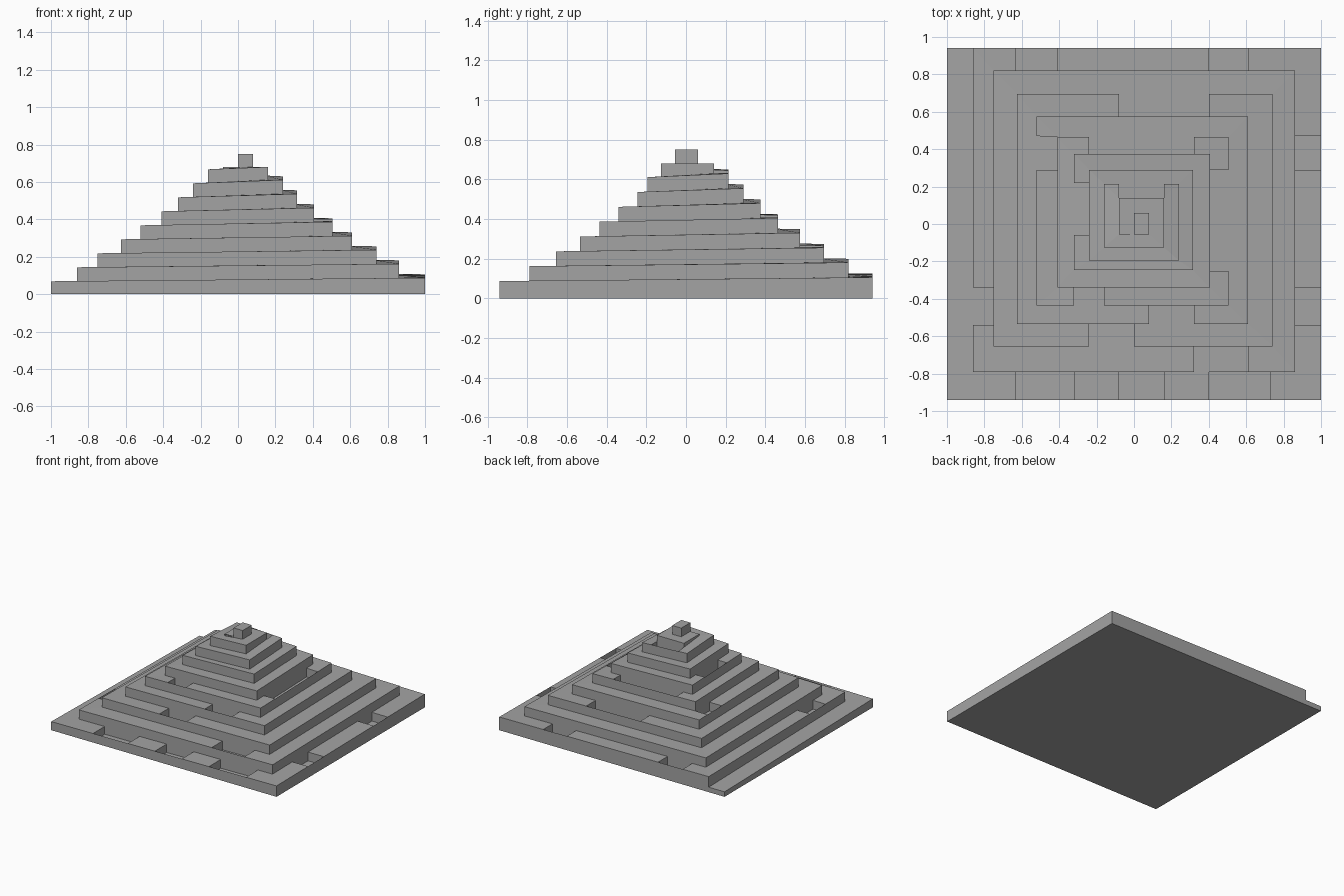
import bpy, bmesh
from mathutils import Vector

cube = bpy.data.objects.get("Cube")
if cube:
    bpy.data.objects.remove(cube)

stone = bpy.data.materials.new("grey_stone")
stone.use_nodes = True
grey = (0.37, 0.37, 0.37, 1)
stone.diffuse_color = grey
stone.node_tree.nodes["Principled BSDF"].inputs["Base Color"].default_value = grey

# Edges of each turn of the spiral, from the outside in
LEFT = [-1, -.86, -.75, -.625, -.52, -.41, -.32, -.24, -.16, -.08, 0]
FRONT = [-.94, -.79, -.655, -.535, -.435, -.34, -.245, -.195, -.125, -.055, -.055]
RIGHT = [1, .86, .74, .61, .505, .405, .315, .24, .16, .08]
BACK = [.94, .82, .695, .575, .465, .375, .29, .215, .14, .06]
STRIPS = 37
OUT = [Vector(d) for d in ((-1, 0, 0), (0, -1, 0), (1, 0, 0), (0, 1, 0))]
UP = Vector((0, 0, 1))

# Open pits in the walkway: strip number -> spans along the strip
PITS = {
    1: [(-.63, -.32), (-.08, .16), (.40, .73)],
    2: [(-.54, -.34), (.29, .47)],
    3: [(.61, .40), (-.41, -.63)],
    4: [(-.34, -.54)],
    5: [(.32, .61)],
    9: [(-.24, 0)],
    11: [(.40, -.08)],
    13: [(.08, .32)],
    16: [(.47, .29)],
    17: [(-.32, -.16)],
    18: [(-.25, .29)],
    19: [(.32, -.24)],
    24: [(.22, -.06)],
    31: [(.16, -.08)],
}
PIT_DEPTH = 0.07


def corner(k):
    """Corner k of the inward square spiral, starting at the back left."""
    t, side = divmod(k, 4)
    if side == 0:
        return LEFT[t], BACK[max(t - 1, 0)]
    if side == 1:
        return LEFT[t], FRONT[t]
    if side == 2:
        return RIGHT[t], FRONT[t]
    return RIGHT[t], BACK[t]


def height(k):
    if k < 0:
        return 0
    return 0.04 if k == 0 else min(.05 + .0187 * k, .68)


def point(k, z):
    return Vector((*corner(k), z))


def at(a, b, axis, c):
    """Point on segment a-b whose coordinate on the axis is c."""
    return a.lerp(b, (c - a[axis]) / (b[axis] - a[axis]))


def add_face(bm, pts, direction):
    f = bm.faces.new([bm.verts.new(p) for p in pts])
    f.normal_update()
    if f.normal.dot(direction) < 0:
        f.normal_flip()


def finish(bm, name):
    bmesh.ops.remove_doubles(bm, verts=bm.verts, dist=1e-5)
    mesh = bpy.data.meshes.new(name)
    bm.to_mesh(mesh)
    bm.free()
    mesh.materials.append(stone)
    obj = bpy.data.objects.new(name, mesh)
    bpy.context.collection.objects.link(obj)


# Spiral ramp: a wall and a sloping walkway for each straight run
ramp = bmesh.new()
for k in range(STRIPS):
    out = OUT[k % 4]
    axis = 1 - k % 2
    z0, z1 = height(k), height(k + 1)
    o0, o1 = point(k, z0), point(k + 1, z1)
    i0, i1 = point(k + 4, z0), point(k + 5, z1)
    low0, low1 = height(k - 4), height(k - 3) if k >= 4 else 0
    add_face(ramp, [o0, o1, point(k + 1, low1), point(k, low0)], out)

    previous = (o0, i0)
    for a, b in PITS.get(k, []):
        start = (at(o0, o1, axis, a), at(i0, i1, axis, a))
        end = (at(o0, o1, axis, b), at(i0, i1, axis, b))
        add_face(ramp, [*previous, start[1], start[0]], UP)
        # Sunken floor, inner wall and both ends of the pit
        drop = UP * min(PIT_DEPTH, start[0].z - .01)
        along = end[0] - start[0]
        add_face(ramp, [p - drop for p in (*start, end[1], end[0])], UP)
        add_face(ramp, [start[1], end[1], end[1] - drop, start[1] - drop], out)
        for pair, direction in ((start, along), (end, -along)):
            add_face(ramp, [*pair, pair[1] - drop, pair[0] - drop], direction)
        previous = end
    add_face(ramp, [*previous, i1, o1], UP)

# Foot of the ramp and the underside
z = height(0)
add_face(ramp, [point(0, z), point(4, z), point(4, 0), point(0, 0)], OUT[3])
add_face(ramp, [Vector((x, y, 0)) for x, y in ((-1, -.94), (1, -.94), (1, .94), (-1, .94))], -UP)
finish(ramp, "spiral_ramp")

# Block on the summit
summit = bmesh.new()
bmesh.ops.create_cube(summit, size=1)
bmesh.ops.scale(summit, vec=(.08, .115, .15), verts=summit.verts)
bmesh.ops.translate(summit, vec=(.04, .0025, .675), verts=summit.verts)
finish(summit, "summit_block")
